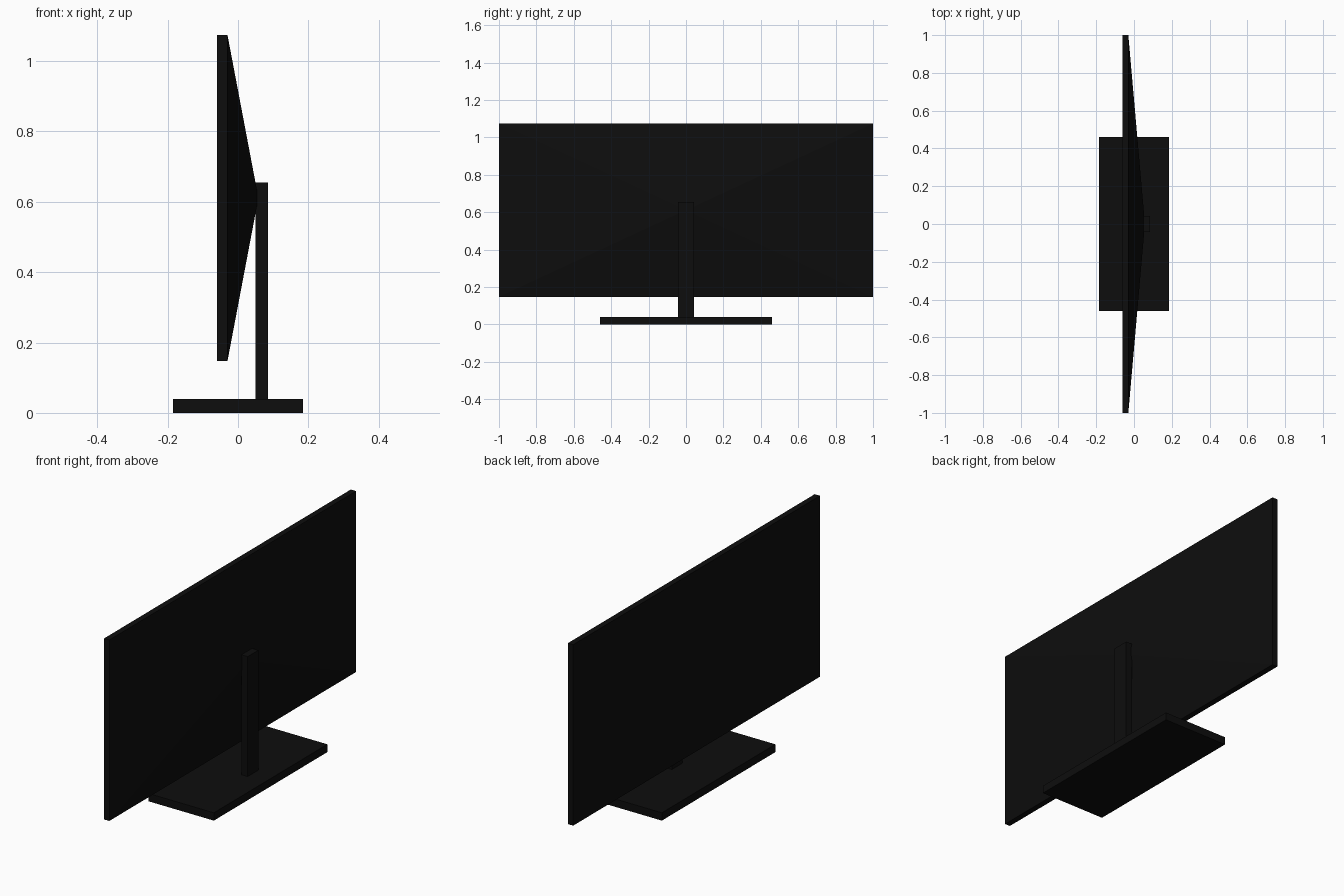
import bpy
import bmesh
from mathutils import Vector

cube = bpy.data.objects.get("Cube")
if cube:
    bpy.data.objects.remove(cube, do_unlink=True)

# Single near-black plastic
black = bpy.data.materials.new("black_plastic")
black.use_nodes = True
colour = (0.004, 0.004, 0.004, 1)
black.diffuse_color = colour
black.node_tree.nodes["Principled BSDF"].inputs["Base Color"].default_value = colour


def finish(name, bm):
    bmesh.ops.recalc_face_normals(bm, faces=bm.faces)
    mesh = bpy.data.meshes.new(name)
    bm.to_mesh(mesh)
    bm.free()
    mesh.materials.append(black)
    obj = bpy.data.objects.new(name, mesh)
    bpy.context.collection.objects.link(obj)
    return obj


def box_mesh(low, high):
    low, high = Vector(low), Vector(high)
    bm = bmesh.new()
    bmesh.ops.create_cube(bm, size=1)
    bmesh.ops.scale(bm, vec=high - low, verts=bm.verts)
    bmesh.ops.translate(bm, vec=(low + high) / 2, verts=bm.verts)
    return bm


# Stand: flat foot and upright post behind the panel
finish("base", box_mesh((-0.185, -0.46, 0), (0.185, 0.46, 0.04)))
finish("post", box_mesh((0.05, -0.043, 0.04), (0.085, 0.043, 0.655)))

# Display panel, with its rear face raised into a shallow pyramid
bm = box_mesh((-0.06, -1, 0.147), (-0.03, 1, 1.075))
bm.normal_update()
rear = max(bm.faces, key=lambda f: f.normal.x)
peak = bmesh.ops.poke(bm, faces=[rear])["verts"][0]
peak.co.x = 0.058
finish("display_panel", bm)
